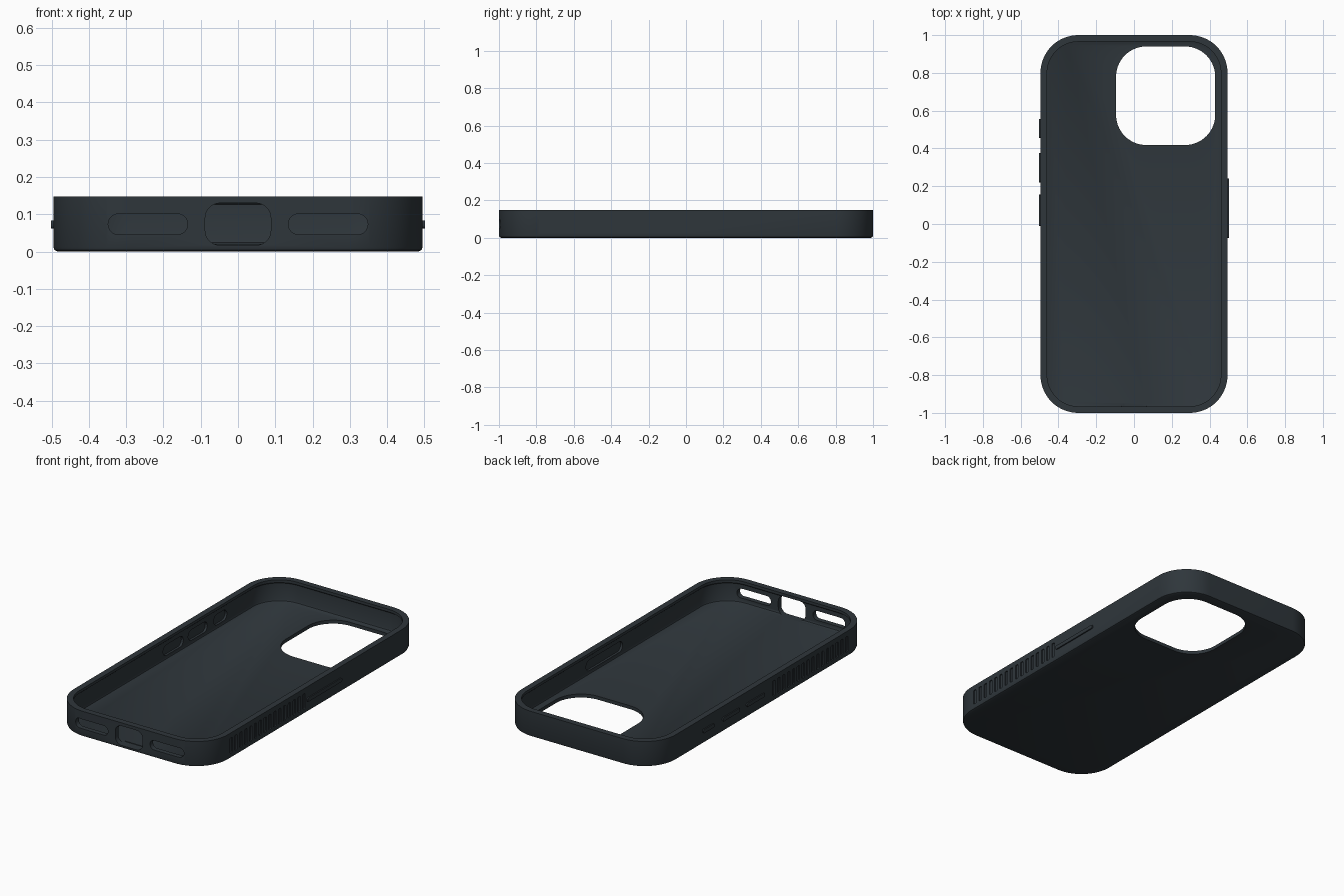
import bpy, bmesh, math
from mathutils import Vector

if "Cube" in bpy.data.objects:
    bpy.data.objects.remove(bpy.data.objects["Cube"])

mat = bpy.data.materials.new("charcoal")
mat.diffuse_color = (0.028, 0.037, 0.044, 1)
mat.use_nodes = True
mat.node_tree.nodes["Principled BSDF"].inputs["Base Color"].default_value = mat.diffuse_color


def rounded(hw, hh, r, seg=12):
    """Counter-clockwise outline of a rounded rectangle."""
    pts = []
    for k, (sx, sy) in enumerate([(1, 1), (-1, 1), (-1, -1), (1, -1)]):
        for i in range(seg + 1):
            a = math.pi / 2 * (k + i / seg)
            pts.append((sx * (hw - r) + r * math.cos(a), sy * (hh - r) + r * math.sin(a)))
    return pts


def loft(bm, rings):
    """Skin a list of 3D rings and cap both ends."""
    loops = [[bm.verts.new(p) for p in ring] for ring in rings]
    n = len(loops[0])
    for a, b in zip(loops, loops[1:]):
        for i in range(n):
            bm.faces.new((a[i], a[(i + 1) % n], b[(i + 1) % n], b[i]))
    bm.faces.new(loops[0][::-1])
    bm.faces.new(loops[-1])


def prism(bm, axis, u, v, w, r, seg=8):
    """Rounded block: u, v are outline ranges, w the range along the axis."""
    cu, cv = sum(u) / 2, sum(v) / 2
    out = rounded((u[1] - u[0]) / 2, (v[1] - v[0]) / 2, r, seg)
    place = {"x": lambda a, b, c: Vector((c, a, b)),
             "y": lambda a, b, c: Vector((a, c, b)),
             "z": lambda a, b, c: Vector((a, b, c))}[axis]
    loft(bm, [[place(cu + a, cv + b, c) for a, b in out] for c in w])


def make(name, bm):
    bmesh.ops.recalc_face_normals(bm, faces=bm.faces)
    me = bpy.data.meshes.new(name)
    bm.to_mesh(me)
    bm.free()
    ob = bpy.data.objects.new(name, me)
    bpy.context.collection.objects.link(ob)
    me.materials.append(mat)
    return ob


def activate(ob):
    bpy.ops.object.select_all(action="DESELECT")
    ob.select_set(True)
    bpy.context.view_layer.objects.active = ob


W, L, H, R = 0.495, 1.0, 0.148, 0.2

# Shell: outside with chamfered base, rim lip, undercut wall, filleted floor
bm = bmesh.new()
profile = [(0.012, 0), (0.003, 0.004), (0, 0.012), (0, H), (0.035, H), (0.035, 0.132),
           (0.028, 0.126), (0.028, 0.032), (0.031, 0.024), (0.038, 0.02)]
loft(bm, [[(x, y, z) for x, y in rounded(W - d, L - d, R - d, 16)] for d, z in profile])
case = make("case_shell", bm)

# Cutters: camera opening, front slots, button pockets, grip grooves
left_buttons = [(0.455, 0.555), (0.22, 0.375), (-0.01, 0.155)]
right_buttons = [(-0.075, 0.24)]
cut = bmesh.new()
prism(cut, "z", (-0.095, 0.43), (0.418, 0.94), (-0.1, 0.1), 0.16, 14)
prism(cut, "y", (-0.088, 0.088), (0.017, 0.13), (-1.1, -0.95), 0.04)
for s in (-1, 1):
    prism(cut, "y", sorted((s * 0.135, s * 0.348)), (0.046, 0.101), (-1.1, -0.95), 0.027)
    for i in range(16):
        y = -0.78 + i * 0.0445
        prism(cut, "x", (y, y + 0.022), (0.03, 0.118), sorted((s * 0.488, s * 0.55)), 0.006, 3)
    for y0, y1 in (left_buttons if s < 0 else right_buttons):
        prism(cut, "x", (y0 - 0.01, y1 + 0.01), (0.042, 0.103),
              sorted((s * 0.44, s * 0.48)), 0.03)
cutter = make("cutter", cut)
cutter.hide_render = True

mod = case.modifiers.new("openings", "BOOLEAN")
mod.operation = "DIFFERENCE"
mod.solver = "EXACT"
mod.object = cutter
activate(case)
bpy.ops.object.modifier_apply(modifier=mod.name)
bpy.data.objects.remove(cutter)
bpy.ops.object.shade_smooth_by_angle(angle=math.radians(30))

# Raised side buttons
for side, s, spans in (("left", -1, left_buttons), ("right", 1, right_buttons)):
    for i, span in enumerate(spans):
        bm = bmesh.new()
        prism(bm, "x", span, (0.062, 0.084), sorted((s * 0.488, s * 0.502)), 0.008, 5)
        activate(make(f"{side}_button_{i + 1}", bm))
        bpy.ops.object.shade_smooth_by_angle(angle=math.radians(30))
